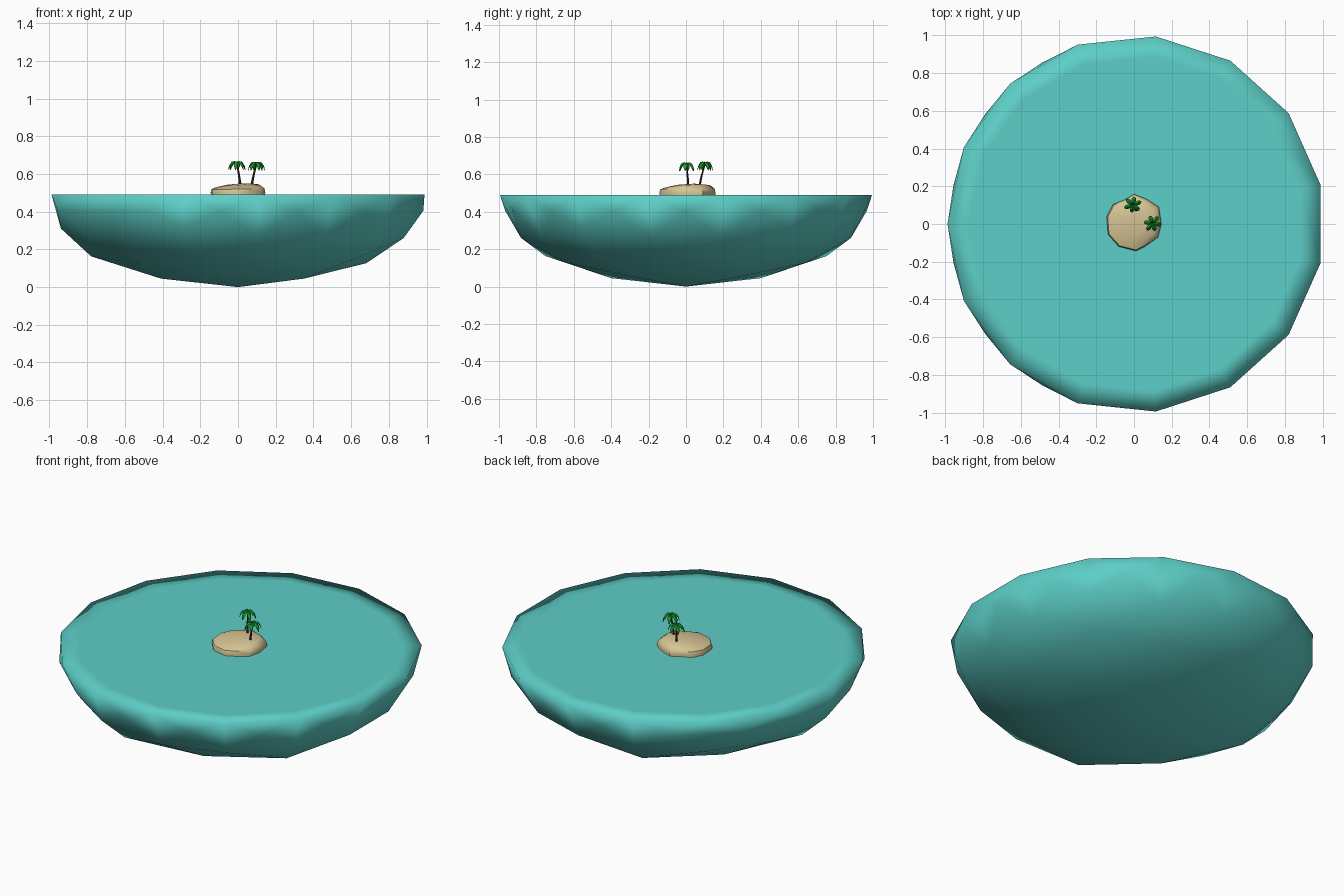
import bpy, bmesh, math
from mathutils import Vector

if "Cube" in bpy.data.objects:
    bpy.data.objects.remove(bpy.data.objects["Cube"])


def material(name, color):
    m = bpy.data.materials.new(name)
    m.diffuse_color = (*color, 1)
    m.use_nodes = True
    m.node_tree.nodes["Principled BSDF"].inputs["Base Color"].default_value = m.diffuse_color
    return m


def finish(bm, name, mat, angle=180):
    bmesh.ops.recalc_face_normals(bm, faces=bm.faces)
    me = bpy.data.meshes.new(name)
    bm.to_mesh(me)
    bm.free()
    ob = bpy.data.objects.new(name, me)
    bpy.context.collection.objects.link(ob)
    me.materials.append(mat)
    bpy.ops.object.select_all(action='DESELECT')
    ob.select_set(True)
    bpy.context.view_layer.objects.active = ob
    bpy.ops.object.shade_smooth_by_angle(angle=math.radians(angle))
    return ob


def polar(r, deg, z, cx=0.0, cy=0.0):
    a = math.radians(deg)
    return Vector((cx + r * math.cos(a), cy + r * math.sin(a), z))


sea_mat = material("sea", (0.11, 0.62, 0.57))
sand_mat = material("sand", (0.68, 0.56, 0.30))
trunk_mat = material("bark", (0.06, 0.022, 0.012))
leaf_mat = material("leaf", (0.01, 0.34, 0.025))

# Sea: faceted bowl with five-fold geodesic rings, cut flat at the water line
CX, TOP = 0.011, 0.49
pts = [Vector((0, 0, 0))]
pts += [polar(0.42, 180 + 72 * i, 0.045, CX) for i in range(5)]
for i in range(10):
    r, z = ((0.79, 0.163), (0.67, 0.127))[i % 2]
    pts.append(polar(r, 180 + 36 * i, z, CX))
for i in range(15):
    r, z = ((0.95, 0.31), (0.887, 0.26), (0.887, 0.26))[i % 3]
    pts.append(polar(r, 180 + 24 * i, z, CX))
for i in range(15):
    a = 24 * i
    r = 0.99 if 110 < a < 250 else 0.972
    pts.append(polar(r, a, 0.405, CX))
pts += [polar(1.0, 12 + 24 * i, TOP, CX) for i in range(15)]
bm = bmesh.new()
for p in pts:
    bm.verts.new(p)
bmesh.ops.convex_hull(bm, input=bm.verts[:])
lid = [f for f in bm.faces if all(v.co.z > TOP - 0.001 for v in f.verts)]
lid = bmesh.ops.dissolve_faces(bm, faces=lid)["region"]
bmesh.ops.inset_region(bm, faces=lid, thickness=0.11)
finish(bm, "sea_bowl", sea_mat)

# Island: irregular outline stepped inwards to a gently sloping top
outline = [(0, .158), (.07, .13), (.132, .09), (.145, 0), (.128, -.07), (.06, -.118),
           (.01, -.143), (-.08, -.12), (-.138, -.055), (-.145, .04), (-.11, .105), (-.05, .128)]
n = len(outline)
bm = bmesh.new()
rings = []
for s, z, slope in ((0.98, 0.478, 0), (1.0, 0.503, 0), (0.96, 0.522, 0.02),
                    (0.80, 0.535, 0.06), (0.45, 0.544, 0.06)):
    rings.append([bm.verts.new((x * s, y * s, z + slope * (x + y) * s)) for x, y in outline])
for a, b in zip(rings, rings[1:]):
    for i in range(n):
        bm.faces.new((a[i], a[(i + 1) % n], b[(i + 1) % n], b[i]))
peak = bm.verts.new((0.01, 0.02, 0.549))
for i in range(n):
    bm.faces.new((rings[-1][i], rings[-1][(i + 1) % n], peak))
bm.faces.new(rings[0])
finish(bm, "sand_island", sand_mat, 40)


# Palms: a bent tapering trunk and a crown of drooping folded leaves
def palm(label, base, top, turn):
    base, top = Vector(base), Vector(top)
    bm = bmesh.new()
    rings = []
    for k in range(6):
        t = k / 5
        c = base.lerp(top, t)
        c.xy = base.xy.lerp(top.xy, t ** 1.5)
        rings.append([bm.verts.new(polar(0.0075 - 0.0035 * t, 60 * i, c.z, c.x, c.y))
                      for i in range(6)])
    for a, b in zip(rings, rings[1:]):
        for i in range(6):
            bm.faces.new((a[i], a[(i + 1) % 6], b[(i + 1) % 6], b[i]))
    bm.faces.new(rings[0])
    bm.faces.new(rings[-1])
    finish(bm, label + "_trunk", trunk_mat, 40)

    bm = bmesh.new()
    # distance outwards, height, half width along each leaf
    profile = ((0, 0.002, 0.003), (0.014, 0.016, 0.010), (0.030, 0.013, 0.012),
               (0.042, -0.006, 0.009), (0.048, -0.030, 0.001))
    for j in range(6):
        a = math.radians(turn + 60 * j)
        out = Vector((math.cos(a), math.sin(a), 0))
        side = Vector((-out.y, out.x, 0))
        size = (1.0, 0.88, 0.96)[j % 3]
        rows = []
        for d, h, w in profile:
            mid = top + out * d * size + Vector((0, 0, h))
            drop = Vector((0, 0, -0.6 * w))
            rows.append([bm.verts.new(p) for p in
                         (mid - side * w + drop, mid, mid + side * w + drop)])
        for p, q in zip(rows, rows[1:]):
            for i in range(2):
                bm.faces.new((p[i], p[i + 1], q[i + 1], q[i]))
    crown = finish(bm, label + "_leaves", leaf_mat, 30)
    mod = crown.modifiers.new("thickness", 'SOLIDIFY')
    mod.thickness = 0.002


palm("back_palm", (0.012, 0.073, 0.53), (-0.006, 0.102, 0.652), 20)
palm("right_palm", (0.073, 0.012, 0.53), (0.098, 0.003, 0.648), 50)
